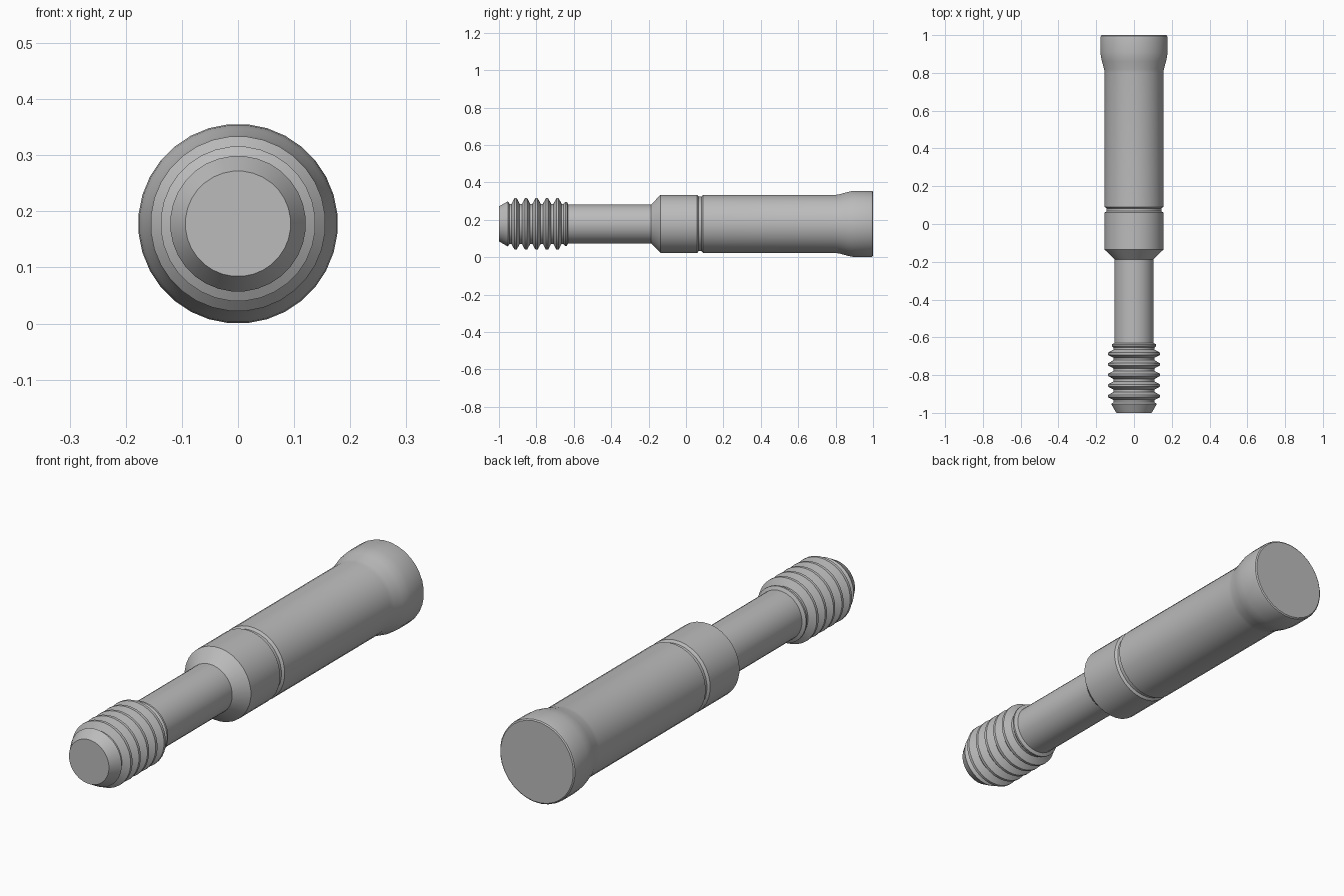
import bpy
import bmesh
import math

SIDES = 32
AXIS_Z = 0.178

# Remove the default cube
cube = bpy.data.objects.get("Cube")
if cube:
    bpy.data.objects.remove(cube, do_unlink=True)

# Single grey metal
metal = bpy.data.materials.new("grey metal")
metal.use_nodes = True
grey = (0.5, 0.5, 0.5, 1)
metal.diffuse_color = grey
metal.node_tree.nodes["Principled BSDF"].inputs["Base Color"].default_value = grey


def lathe(name, profile, cap_front=False, cap_back=False):
    """Turn (y, radius) points, listed front to back, around the long axis."""
    bm = bmesh.new()
    rings = []
    for y, r in profile:
        angles = [math.tau * (i + 0.5) / SIDES for i in range(SIDES)]
        rings.append([bm.verts.new((r * math.cos(a), y, r * math.sin(a)))
                      for a in angles])
    for a, b in zip(rings, rings[1:]):
        for j in range(SIDES):
            k = (j + 1) % SIDES
            bm.faces.new((a[j], b[j], b[k], a[k]))
    if cap_front:
        bm.faces.new(rings[0])
    if cap_back:
        bm.faces.new(rings[-1][::-1])
    mesh = bpy.data.meshes.new(name)
    bm.to_mesh(mesh)
    bm.free()
    mesh.materials.append(metal)
    mesh.shade_smooth()
    mesh.set_sharp_from_angle(angle=math.radians(25))
    obj = bpy.data.objects.new(name, mesh)
    obj.location.z = AXIS_Z
    bpy.context.collection.objects.link(obj)
    return obj


# Threaded tip: chamfered nose, five full ridges and a small run-out ridge
ROOT, CREST, PITCH = 0.108, 0.138, 0.056
tip = [(-1, 0.094), (-0.953, 0.121), (-0.943, ROOT)]
for n in range(5):
    c = -0.911 + n * PITCH
    tip += [(c - 0.022, ROOT), (c - 0.006, CREST),
            (c + 0.006, CREST), (c + 0.022, ROOT)]
tip += [(-0.655, ROOT), (-0.645, 0.118), (-0.637, 0.118), (-0.63, 0.104)]
lathe("threaded_tip", tip, cap_front=True)

# Plain shaft
lathe("shaft", [(-0.63, 0.104), (-0.187, 0.104)])

# Collar with conical shoulder
lathe("collar", [(-0.187, 0.104), (-0.136, 0.156), (0.06, 0.156)])

# Narrow groove between collar and body
lathe("groove", [(0.06, 0.156), (0.068, 0.146), (0.083, 0.146), (0.091, 0.156)])

# Long body with flared head and softened rim
lathe("body", [(0.091, 0.156), (0.8, 0.156), (0.82, 0.159), (0.86, 0.170),
               (0.885, 0.176), (0.91, 0.178), (0.988, 0.178), (0.996, 0.176),
               (1, 0.171)], cap_back=True)
